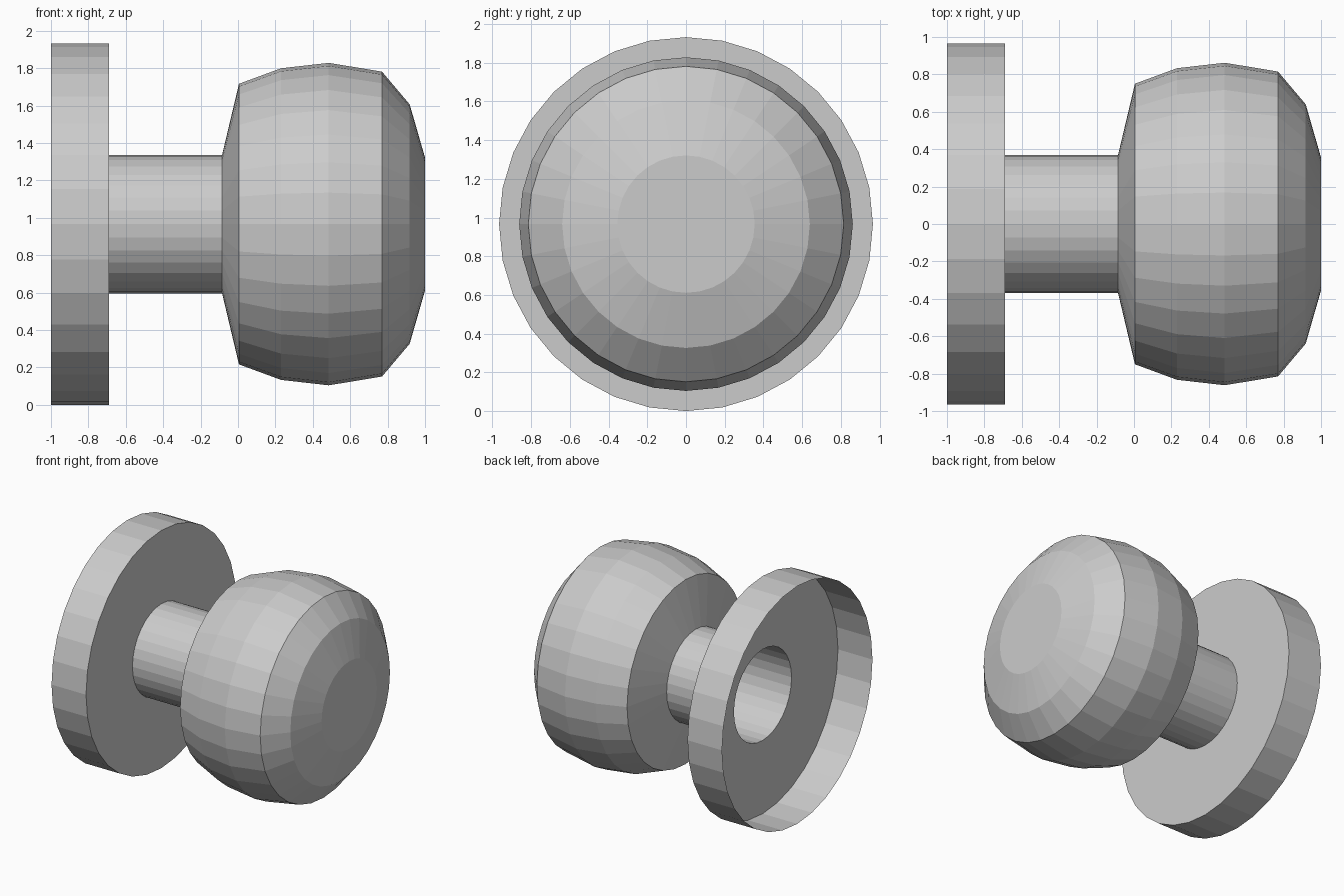
import bpy, bmesh
from math import cos, sin, tau

SIDES = 32
AXIS_Z = 0.966

cube = bpy.data.objects.get("Cube")
if cube:
    bpy.data.objects.remove(cube, do_unlink=True)

# One plain grey for everything
GREY = (0.6, 0.6, 0.6, 1.0)
mat = bpy.data.materials.new("plain grey")
mat.use_nodes = True
mat.diffuse_color = GREY
mat.node_tree.nodes["Principled BSDF"].inputs["Base Color"].default_value = GREY


def lathe(name, profile, cap=False):
    """Turn (x, radius) points around the x axis as an open, flat-shaded shell."""
    bm = bmesh.new()
    rings = []
    for x, r in profile:
        angles = [tau * k / SIDES for k in range(SIDES)]
        rings.append([bm.verts.new((x, r * cos(a), AXIS_Z + r * sin(a))) for a in angles])
    for a, b in zip(rings, rings[1:]):
        for k in range(SIDES):
            n = (k + 1) % SIDES
            bm.faces.new((a[k], a[n], b[n], b[k]))
    if cap:
        bm.faces.new(rings[-1])
    mesh = bpy.data.meshes.new(name)
    bm.to_mesh(mesh)
    bm.free()
    mesh.materials.append(mat)
    obj = bpy.data.objects.new(name, mesh)
    bpy.context.collection.objects.link(obj)
    return obj


# Mounting plate: shallow cup, open at the back, with a hole for the stem
lathe("mounting_plate", [(-1, 0.966), (-0.69, 0.966), (-0.69, 0.37)])

# Hollow stem
lathe("stem", [(-0.69, 0.37), (-0.085, 0.37)])

# Rounded knob with a flat end
lathe("knob", [(-0.085, 0.37), (0.005, 0.75), (0.23, 0.833), (0.485, 0.862),
               (0.77, 0.815), (0.918, 0.64), (1, 0.355)], cap=True)
